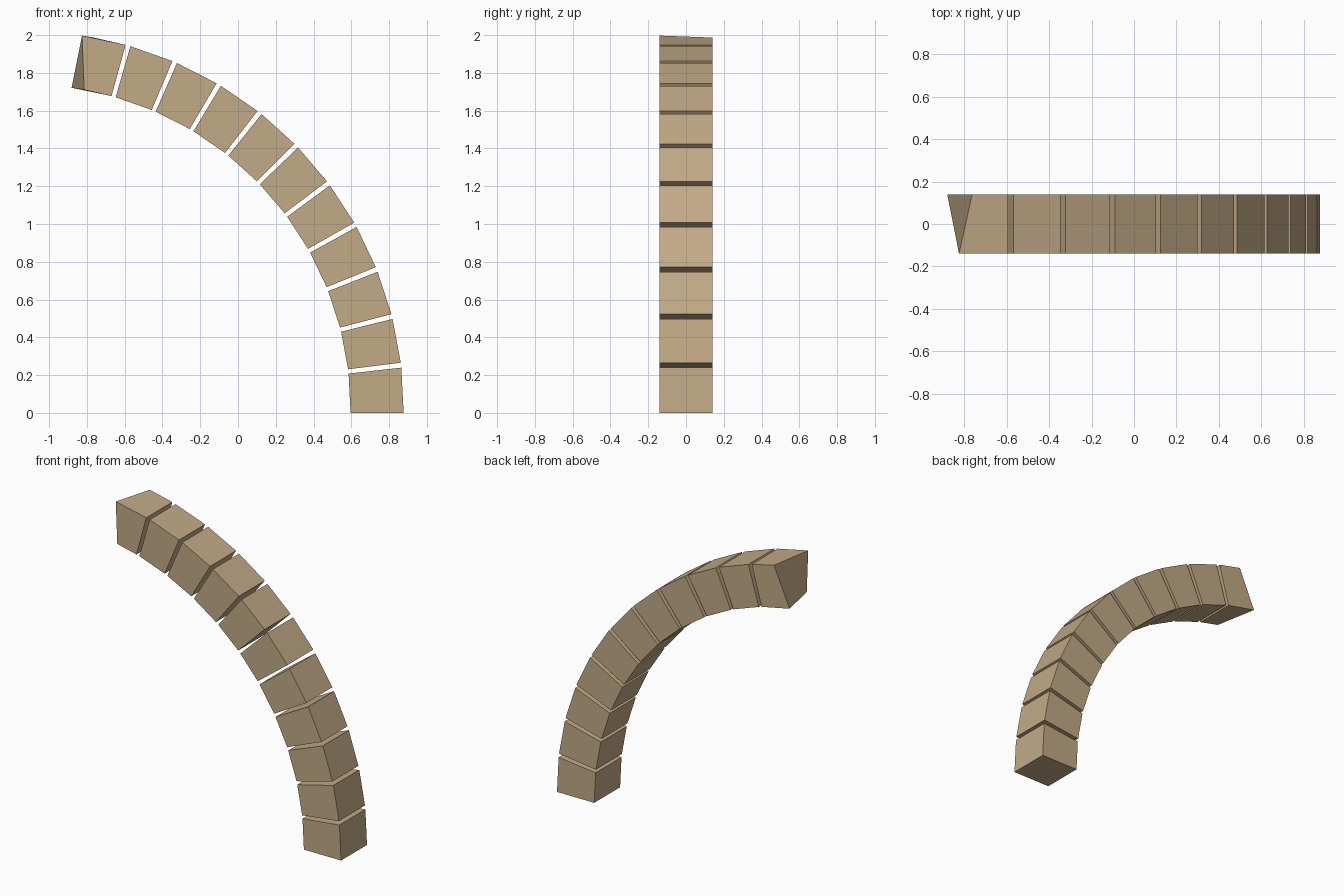
import bpy
import bmesh
from math import sin, cos, radians

cube = bpy.data.objects.get("Cube")
if cube:
    bpy.data.objects.remove(cube, do_unlink=True)

COUNT = 11
STEP = 7.5            # degrees between joints
GAP = 0.75            # degrees of open joint
OUTER, INNER = 2.003, 1.722
CENTRE_X, CENTRE_Z = -1.126, 0.017
HALF_DEPTH = 0.14

stone = bpy.data.materials.new("sandstone")
stone.use_nodes = True
colour = (0.54, 0.40, 0.24, 1)
stone.diffuse_color = colour
bsdf = stone.node_tree.nodes["Principled BSDF"]
bsdf.inputs["Base Color"].default_value = colour
bsdf.inputs["Roughness"].default_value = 0.9


def arc_point(radius, angle, y):
    a = radians(angle)
    return [CENTRE_X + radius * cos(a), y, CENTRE_Z + radius * sin(a)]


def end_ring(angle, twist=0):
    """Four corners of a radial joint face; twist skews it like a rough break."""
    return [
        arc_point(OUTER, angle, -HALF_DEPTH),
        arc_point(OUTER, angle - twist, HALF_DEPTH),
        arc_point(INNER, angle + twist * 0.25, HALF_DEPTH),
        arc_point(INNER, angle - twist, -HALF_DEPTH),
    ]


def make_block(name, lower, upper):
    bm = bmesh.new()
    low = [bm.verts.new(p) for p in lower]
    high = [bm.verts.new(p) for p in upper]
    bm.faces.new(low)
    bm.faces.new(high)
    for i in range(4):
        j = (i + 1) % 4
        bm.faces.new((low[i], low[j], high[j], high[i]))
    bmesh.ops.recalc_face_normals(bm, faces=bm.faces)
    mesh = bpy.data.meshes.new(name)
    bm.to_mesh(mesh)
    bm.free()
    mesh.materials.append(stone)
    obj = bpy.data.objects.new(name, mesh)
    bpy.context.collection.objects.link(obj)


# Wedge-shaped arch stones, from the foot up to the skewed broken end
for k in range(COUNT):
    start = k * STEP - GAP / 2
    end = start + STEP - GAP
    lower = end_ring(start)
    upper = end_ring(end, twist=1.8 if k == COUNT - 1 else 0)
    if k == 0:
        # The foot sits flat on the ground
        for p in lower:
            p[2] = 0
    make_block(f"arch_stone_{k + 1}", lower, upper)
